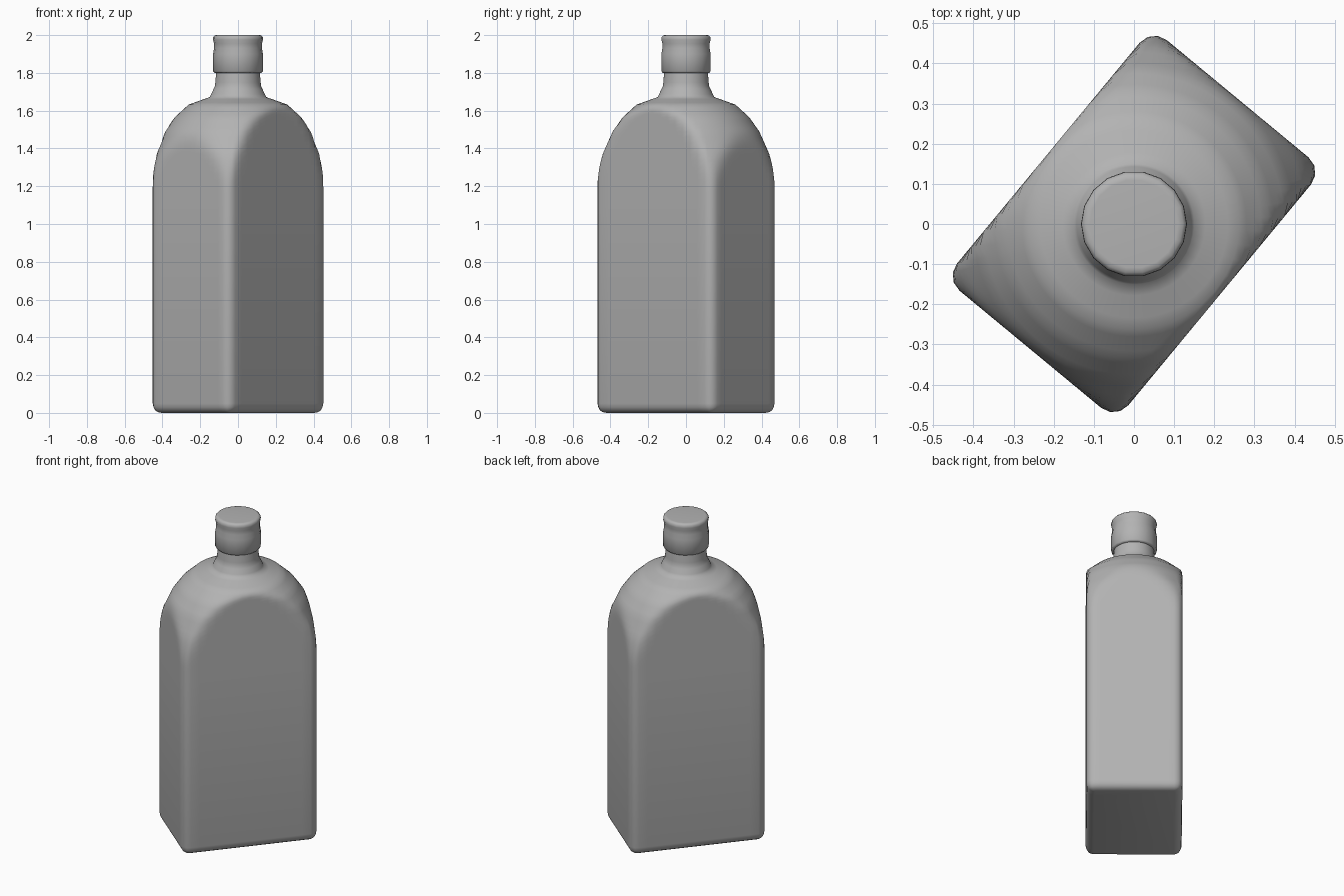
import bpy, bmesh, math
from mathutils import Vector

if "Cube" in bpy.data.objects:
    bpy.data.objects.remove(bpy.data.objects["Cube"])

TURN = math.radians(50.4)
HX, HY, RAD = 0.405, 0.277, 0.048   # body half length, half width, corner radius

grey = bpy.data.materials.new("dark_grey")
grey.diffuse_color = (0.45, 0.45, 0.45, 1)
grey.use_nodes = True
grey.node_tree.nodes["Principled BSDF"].inputs["Base Color"].default_value = grey.diffuse_color


def rounded_rect(inset=0.0):
    """Rounded rectangle outline with subdivided straight sides."""
    hx, hy, r = HX - inset, HY - inset, max(RAD - inset, 0.012)
    corners = []
    for i, (sx, sy) in enumerate([(1, 1), (-1, 1), (-1, -1), (1, -1)]):
        c = Vector((sx * (hx - r), sy * (hy - r)))
        corners.append([c + r * Vector((math.cos(a), math.sin(a)))
                        for a in [math.radians(90 * i + 30 * k) for k in range(4)]])
    pts = []
    for i in range(4):
        pts += corners[i]
        a, b = corners[i][-1], corners[(i + 1) % 4][0]
        pts += [a.lerp(b, k / 14) for k in range(1, 14)]
    return pts


def build(name, rings, turn=0.0):
    """Skin a stack of rings, close both ends and shade smooth."""
    bm = bmesh.new()
    loops = [[bm.verts.new(p) for p in ring] for ring in rings]
    for a, b in zip(loops, loops[1:]):
        n = len(a)
        for i in range(n):
            j = (i + 1) % n
            bm.faces.new((a[i], a[j], b[j], b[i]))
    bm.faces.new(loops[0][::-1])
    bm.faces.new(loops[-1])
    me = bpy.data.meshes.new(name)
    bm.to_mesh(me)
    bm.free()
    me.materials.append(grey)
    ob = bpy.data.objects.new(name, me)
    bpy.context.collection.objects.link(ob)
    ob.rotation_euler.z = turn
    bpy.ops.object.select_all(action='DESELECT')
    ob.select_set(True)
    bpy.context.view_layer.objects.active = ob
    bpy.ops.object.shade_smooth_by_angle(angle=math.radians(75))
    return ob


def soft_min(a, b, w=0.05):
    """Smaller of two values with a rounded transition."""
    h = max(w - abs(a - b), 0) / w
    return min(a, b) - h * h * w / 4


# body: rounded box whose shoulders are limited by a round dome and neck profile
rings = [[(p.x, p.y, z) for p in rounded_rect(inset)]
         for z, inset in [(0, 0.045), (0.004, 0.028), (0.014, 0.013), (0.03, 0.004), (0.05, 0)]]
outline = rounded_rect()
dome = [(0.53, 1.1), (0.485, 1.23), (0.442, 1.37), (0.388, 1.49), (0.335, 1.565),
        (0.262, 1.632), (0.15, 1.672), (0.122, 1.73), (0.115, 1.81)]
steps = 4
profile = [Vector(a).lerp(Vector(b), k / steps)
           for a, b in zip(dome, dome[1:]) for k in range(steps)] + [Vector(dome[-1])]
for r, z in profile:
    ring = []
    for p in outline:
        s = soft_min(1.0, r / p.length)
        ring.append((p.x * s, p.y * s, z))
    rings.append(ring)
build("bottle_body", rings, TURN)

# cap: turned profile with a shallow waist
cap = [(0.11, 1.8), (0.125, 1.8), (0.132, 1.808), (0.132, 1.9), (0.127, 1.93),
       (0.127, 1.955), (0.132, 1.975), (0.131, 1.99), (0.122, 1.999), (0.11, 2.0)]
N = 18
build("bottle_cap", [[(r * math.cos(2 * math.pi * i / N), r * math.sin(2 * math.pi * i / N), z)
                      for i in range(N)] for r, z in cap])
